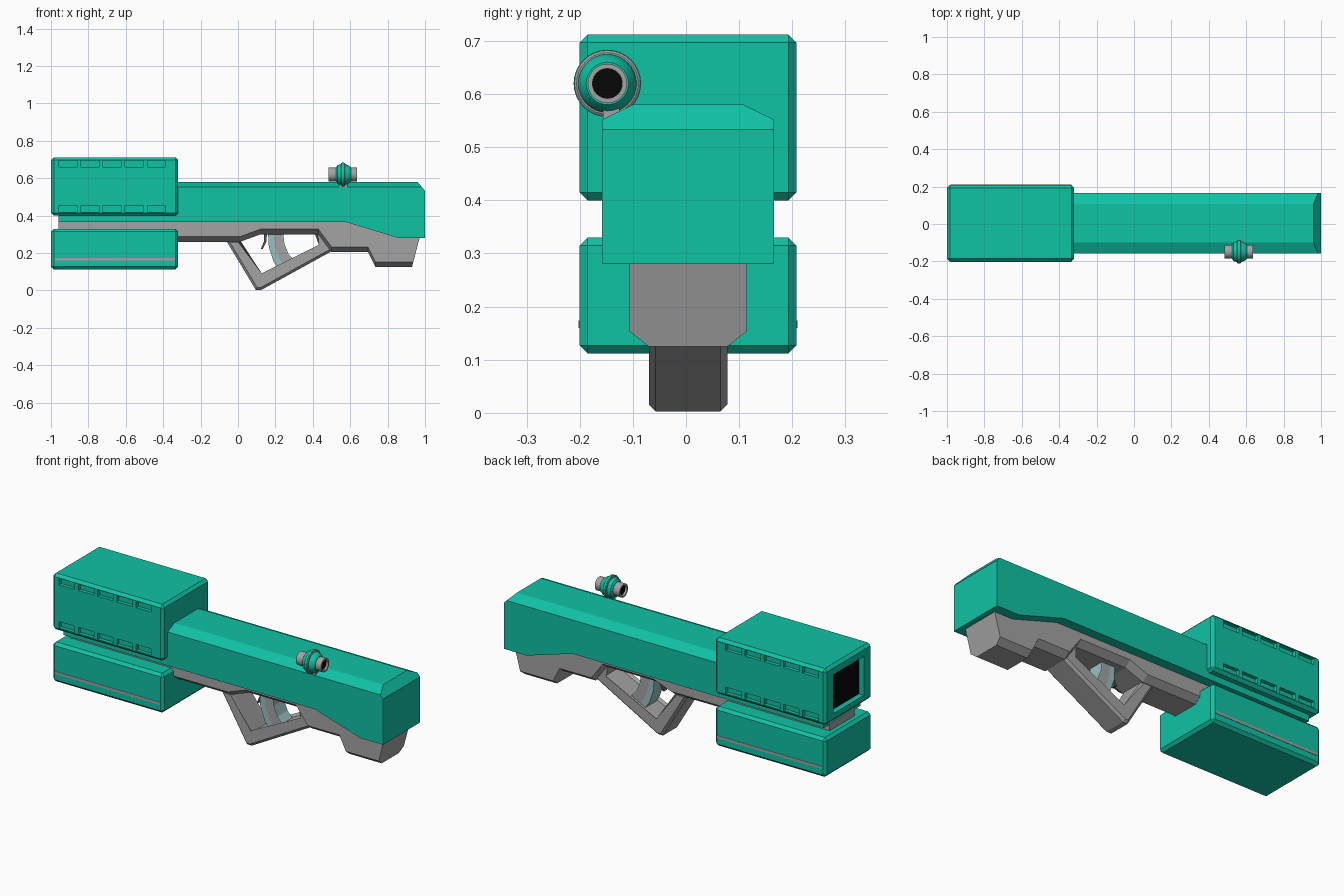
import bpy, bmesh, math
from mathutils import Vector

if "Cube" in bpy.data.objects:
    bpy.data.objects.remove(bpy.data.objects["Cube"])

CY = 0.004  # the body's middle plane


def material(name, rgb):
    m = bpy.data.materials.new(name)
    m.diffuse_color = (*rgb, 1)
    m.use_nodes = True
    m.node_tree.nodes["Principled BSDF"].inputs["Base Color"].default_value = m.diffuse_color
    return m


TEAL = material("teal", (0.005, 0.54, 0.375))
GREY = material("grey", (0.37, 0.37, 0.37))
PALE = material("pale blue grey", (0.33, 0.52, 0.54))
DARK = material("dark grey", (0.09, 0.09, 0.09))
BLACK = material("black", (0.002, 0.002, 0.002))


def finish(name, bm, mats):
    bmesh.ops.recalc_face_normals(bm, faces=bm.faces)
    me = bpy.data.meshes.new(name)
    bm.to_mesh(me)
    bm.free()
    for m in mats:
        me.materials.append(m)
    ob = bpy.data.objects.new(name, me)
    bpy.context.collection.objects.link(ob)
    return ob


def loft_bm(sections, cap_index=0):
    """Skin matching point loops and close both ends."""
    bm = bmesh.new()
    rings = [[bm.verts.new(p) for p in s] for s in sections]
    n = len(rings[0])
    for a, b in zip(rings, rings[1:]):
        for i in range(n):
            j = (i + 1) % n
            bm.faces.new((a[i], a[j], b[j], b[i]))
    for r in (rings[0], rings[-1]):
        bm.faces.new(r).material_index = cap_index
    return bm


def at_y(profile, y):
    return [(x, y, z) for x, z in profile]


def prism(name, profile, half, mat, bevel=0.0):
    """Side profile extruded across y, with optional chamfered rims."""
    bm = loft_bm([at_y(profile, CY - half), at_y(profile, CY + half)])
    if bevel:
        rims = [e for e in bm.edges if abs(e.verts[0].co.y - e.verts[1].co.y) < 1e-5]
        bmesh.ops.bevel(bm, geom=rims, offset=bevel, segments=1, affect='EDGES')
    return finish(name, bm, [mat])


def add_box(bm, lo, hi):
    lo, hi = Vector(lo), Vector(hi)
    vs = bmesh.ops.create_cube(bm, size=1)["verts"]
    for v in vs:
        v.co = (lo + hi) / 2 + v.co * (hi - lo)


def box(name, lo, hi, mat, bevel=0.0):
    bm = bmesh.new()
    add_box(bm, lo, hi)
    if bevel:
        bmesh.ops.bevel(bm, geom=bm.edges[:], offset=bevel, segments=1, affect='EDGES')
    return finish(name, bm, [mat])


def turned(name, steps, mats, cap_index=0, sides=32):
    """Round part along x from (x, radius) steps."""
    rings = [[(x, -0.148 + r * math.cos(2 * math.pi * i / sides),
               0.62 + r * math.sin(2 * math.pi * i / sides)) for i in range(sides)]
             for x, r in steps]
    ob = finish(name, loft_bm(rings, cap_index), mats)
    bpy.ops.object.select_all(action='DESELECT')
    ob.select_set(True)
    bpy.context.view_layer.objects.active = ob
    bpy.ops.object.shade_smooth_by_angle(angle=math.radians(30))
    return ob


# Upper barrel housing with side slots and a square muzzle recess
Y0, Y1 = -0.2, 0.208
housing = box("barrel_housing", (-1, Y0, 0.40), (-0.32, Y1, 0.712), TEAL, 0.015)
bm = bmesh.new()
for i in range(5):
    x = -0.957 + i * 0.118
    for z in (0.42, 0.659):
        for y in (Y0, Y1):
            add_box(bm, (x, y - 0.02, z), (x + 0.096, y + 0.02, z + 0.035))
add_box(bm, (-1.1, CY - 0.132, 0.445), (-0.965, CY + 0.132, 0.66))
cutter = finish("housing_cutter", bm, [TEAL])
cutter.hide_render = True
mod = housing.modifiers.new("cuts", 'BOOLEAN')
mod.operation, mod.solver, mod.object = 'DIFFERENCE', 'EXACT', cutter
dg = bpy.context.evaluated_depsgraph_get()
cut_mesh = bpy.data.meshes.new_from_object(housing.evaluated_get(dg))
housing.modifiers.clear()
housing.data = cut_mesh
bpy.data.objects.remove(cutter)
box("muzzle_opening", (-0.972, CY - 0.13, 0.447), (-0.964, CY + 0.13, 0.658), BLACK)

# Lower fore box with a thin stripe on each side
box("lower_fore_box", (-1, Y0, 0.112), (-0.32, Y1, 0.33), TEAL, 0.015)
for side, y in (("front", Y0), ("back", Y1)):
    box("stripe_" + side, (-0.98, y - 0.002, 0.16), (-0.335, y + 0.002, 0.174), GREY)

# Main upper body: chamfered top edges and sloping rear
under = [(1, 0.28), (0.86, 0.28), (0.58, 0.365), (-0.96, 0.365)]
inner = under + [(-0.96, 0.58), (0.96, 0.58), (1, 0.533)]
outer = under + [(-0.96, 0.552), (0.984, 0.552), (1, 0.533)]
finish("upper_body", loft_bm([at_y(outer, CY - 0.162), at_y(inner, CY - 0.104),
                              at_y(inner, CY + 0.104), at_y(outer, CY + 0.162)]), [TEAL])

# Grey underbody and stock: lower edges chamfered by raising the outer profile
top = [(0.9, 0.30), (0.58, 0.38), (-0.96, 0.38)]
low = [(-0.96, 0.26), (0.01, 0.26), (0.12, 0.30), (0.43, 0.30), (0.50, 0.205),
       (0.695, 0.205), (0.735, 0.125), (0.93, 0.125)]
raised = [(x, z + 0.028) for x, z in low[:-1]] + [(0.937, 0.153)]
end = [(0.972, 0.285)]
finish("underbody_and_stock",
       loft_bm([at_y(top + raised + end, CY - 0.11), at_y(top + low + end, CY - 0.074),
                at_y(top + low + end, CY + 0.074), at_y(top + raised + end, CY + 0.11)]), [GREY])

# Open V-shaped guard frame
prism("guard_frame", [(-0.065, 0.27), (0.095, 0.003), (0.125, 0.003), (0.51, 0.215),
                      (0.44, 0.32), (0.405, 0.32), (0.45, 0.238), (0.122, 0.075),
                      (0.01, 0.27)], 0.074, GREY, 0.013)

# Curved hand grip: grey core with pale front and rear strips
front = [(0.16, 0.32), (0.165, 0.23), (0.19, 0.155), (0.222, 0.108)]
back = [(0.24, 0.32), (0.248, 0.25), (0.27, 0.195), (0.312, 0.15)]


def blend(t):
    return [(a[0] + (b[0] - a[0]) * t, a[1] + (b[1] - a[1]) * t) for a, b in zip(front, back)]


for name, t0, t1, mat in (("grip_front_strip", 0, 0.38, PALE), ("grip_core", 0.38, 0.92, GREY),
                          ("grip_rear_strip", 0.92, 1, PALE)):
    prism(name, blend(t0) + blend(t1)[::-1], 0.045, mat)

# Trigger
prism("trigger", [(0.138, 0.31), (0.14, 0.265), (0.122, 0.222), (0.132, 0.222),
                  (0.152, 0.262), (0.155, 0.31)], 0.014, DARK)

# Side sight: grey tube with black ends, teal sleeve, centre ring and mount
turned("sight_tube", [(0.497, 0.028), (0.485, 0.028), (0.485, 0.037), (0.637, 0.037),
                      (0.637, 0.028), (0.625, 0.028)], [GREY, BLACK], 1)
turned("sight_sleeve", [(0.525, 0.04), (0.532, 0.05), (0.548, 0.055), (0.574, 0.055),
                        (0.59, 0.05), (0.603, 0.04)], [TEAL])
turned("sight_ring", [(0.55, 0.058), (0.553, 0.062), (0.57, 0.062), (0.573, 0.058)], [GREY])
turned("sight_ring_band", [(0.555, 0.0635), (0.568, 0.0635)], [TEAL])
box("sight_mount", (0.54, -0.156, 0.54), (0.585, -0.125, 0.6), GREY)
